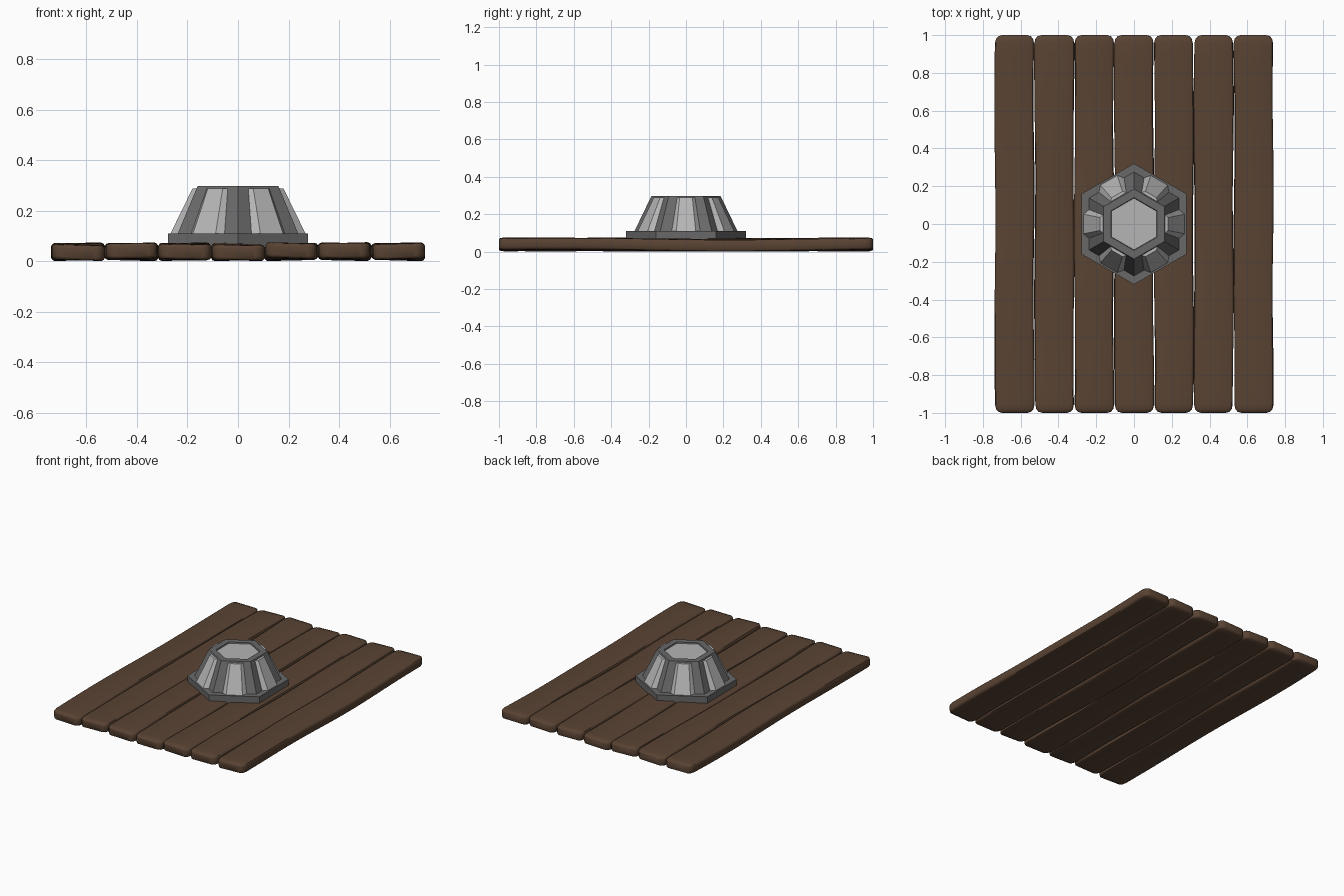
import bpy, bmesh, random
from math import sin, cos, pi, radians
from mathutils import Vector, Matrix

if "Cube" in bpy.data.objects:
    bpy.data.objects.remove(bpy.data.objects["Cube"])

random.seed(4)

def material(name, rgb):
    m = bpy.data.materials.new(name)
    m.diffuse_color = (*rgb, 1)
    m.use_nodes = True
    m.node_tree.nodes["Principled BSDF"].inputs["Base Color"].default_value = m.diffuse_color
    return m

wood = material("dark_wood", (0.10, 0.056, 0.033))
metal = material("dark_metal", (0.14, 0.14, 0.14))
glass = material("pale_glass", (0.46, 0.46, 0.46))

def loft(name, rings, mat):
    """Closed skin through matching rings of points, capped at both ends."""
    bm = bmesh.new()
    vs = [[bm.verts.new(p) for p in r] for r in rings]
    n = len(rings[0])
    for a, b in zip(vs, vs[1:]):
        for i in range(n):
            j = (i + 1) % n
            bm.faces.new((a[i], a[j], b[j], b[i]))
    bm.faces.new(vs[0])
    bm.faces.new(vs[-1])
    bmesh.ops.recalc_face_normals(bm, faces=bm.faces)
    me = bpy.data.meshes.new(name)
    bm.to_mesh(me)
    bm.free()
    ob = bpy.data.objects.new(name, me)
    bpy.context.collection.objects.link(ob)
    me.materials.append(mat)
    return ob

def hexagon(r, z):
    return [(r * cos(pi / 2 + i * pi / 3), r * sin(pi / 2 + i * pi / 3), z) for i in range(6)]

# Planks: rounded-corner boards with a gentle, worn waviness
ends = [(0, 0.066, 0.022), (0.006, 0.086, 0.027), (0.02, 0.098, 0.030), (0.045, 0.1035, 0.031)]
stations = [(-1 + d, w, h) for d, w, h in ends]
stations += [(-0.9 + 0.1 * i, 0.1035, 0.031) for i in range(19)]
stations += [(1 - d, w, h) for d, w, h in reversed(ends)]
for k in range(7):
    cx = (k - 3) * 0.211
    p = [random.uniform(0, 2 * pi) for _ in range(4)]
    rings = []
    for y, w, h in stations:
        left = 0.003 * sin(5 * y + p[0])
        right = 0.003 * sin(6 * y + p[1])
        lift = 0.038 + 0.004 * sin(3.6 * y + p[2])
        tilt = 0.003 * sin(2.5 * y + p[3])
        ring = []
        for u, v in ((-1, -.6), (-.95, -.88), (-.87, -1), (.87, -1), (.95, -.88), (1, -.6),
                     (1, .6), (.95, .88), (.87, 1), (-.87, 1), (-.95, .88), (-1, .6)):
            x = cx + u * w + (left if u < 0 else right)
            ring.append((x, y, max(0, lift + v * h + tilt * u)))
        rings.append(ring)
    ob = loft(f"plank_{k + 1}", rings, wood)
    bpy.context.view_layer.objects.active = ob
    ob.select_set(True)
    bpy.ops.object.shade_smooth_by_angle(angle=radians(35))
    ob.select_set(False)

# Hexagonal lamp: base plate, tapered body with recessed top
loft("lamp_base", [hexagon(0.32, 0.055), hexagon(0.32, 0.11)], metal)
loft("lamp_body", [hexagon(0.275, 0.10), hexagon(0.275, 0.11), hexagon(0.185, 0.297),
                   hexagon(0.14, 0.297), hexagon(0.135, 0.285)], metal)
loft("top_pane", [hexagon(0.138, 0.28), hexagon(0.138, 0.289)], glass)

# Faceted side panes, one bulging from each flat of the body
for k in range(6):
    turn = Matrix.Rotation(k * pi / 3, 3, 'Z')
    def pane_ring(inner, outer, wide, narrow, z):
        pts = [(inner, -wide), (outer, -narrow), (outer, narrow), (inner, wide)]
        return [turn @ Vector((x, y, z)) for x, y in pts]
    loft(f"side_pane_{k + 1}", [pane_ring(0.225, 0.268, 0.088, 0.052, 0.108),
                                pane_ring(0.152, 0.180, 0.058, 0.034, 0.288)], glass)
